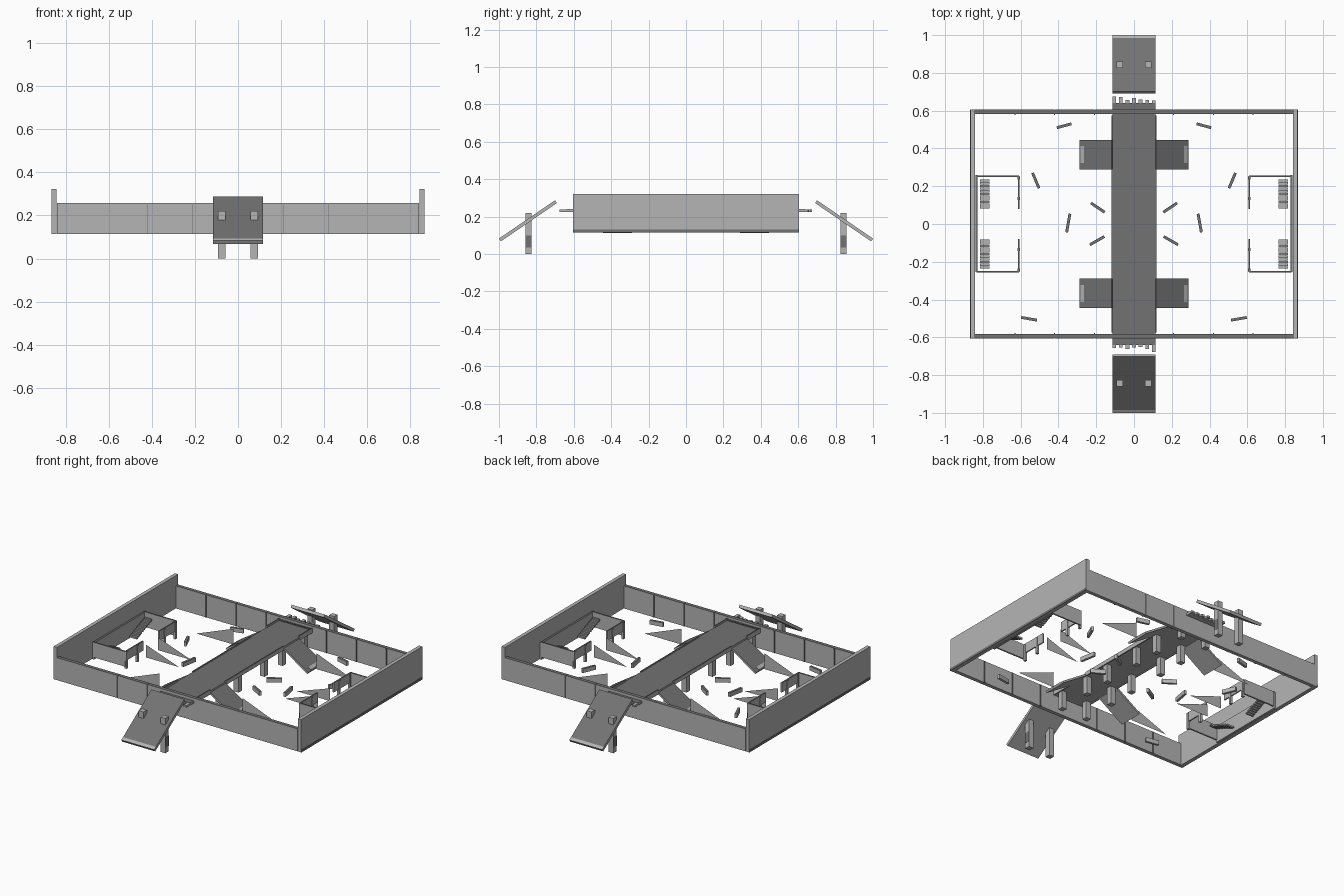
import bpy
import bmesh
import math
import random
from mathutils import Matrix, Vector

random.seed(4)
if "Cube" in bpy.data.objects:
    bpy.data.objects.remove(bpy.data.objects["Cube"], do_unlink=True)


def material(name, value):
    m = bpy.data.materials.new(name)
    m.use_nodes = True
    colour = (value, value, value, 1)
    m.diffuse_color = colour
    m.node_tree.nodes["Principled BSDF"].inputs["Base Color"].default_value = colour
    return m


LIGHT = material("light grey", 0.46)
DARK = material("dark grey", 0.17)


def finish(name, bm, mats):
    mesh = bpy.data.meshes.new(name)
    bm.to_mesh(mesh)
    bm.free()
    for m in mats:
        mesh.materials.append(m)
    obj = bpy.data.objects.new(name, mesh)
    bpy.context.collection.objects.link(obj)
    return obj


def box(name, x, y, z, side=LIGHT, top=None, turn=0, tilt=0):
    """Box from (low, high) ranges, tilted about x, then turned about z; top faces may differ."""
    bm = bmesh.new()
    size = [r[1] - r[0] for r in (x, y, z)]
    centre = Vector([(r[0] + r[1]) / 2 for r in (x, y, z)])
    bmesh.ops.create_cube(bm, size=1)
    bm.transform(Matrix.Translation(centre) @ Matrix.Rotation(math.radians(turn), 4, "Z")
                 @ Matrix.Rotation(tilt, 4, "X") @ Matrix.Diagonal((*size, 1)))
    bm.normal_update()
    for face in bm.faces:
        face.material_index = 1 if top and face.normal.z > 0.7 else 0
    return finish(name, bm, [side, top] if top else [side])


def span(a, b, side):
    return tuple(sorted((a * side, b * side)))


def around(c, width):
    return (c - width / 2, c + width / 2)


def fin(name, foot, tip, height, y):
    """Upright triangular sheet running along x, tallest at the foot."""
    bm = bmesh.new()
    bm.faces.new([bm.verts.new((px, y, pz)) for px, pz in
                  ((foot, BASE), (tip, BASE), (foot, BASE + height))])
    return finish(name, bm, [LIGHT])


BASE, DECK = 0.115, 0.24
PANELS = (-0.842, -0.42, -0.21, 0.21, 0.42, 0.842)

# Perimeter: tall side walls, low panelled front and back walls
for sx, side in ((1, "left"), (-1, "right")):
    box(side + "_wall", span(0.842, 0.865, sx), (-0.605, 0.605), (BASE, 0.322))
    box(side + "_wall_plinth", span(0.864, 0.867, sx), (-0.605, 0.605), (BASE, 0.13), DARK)
for sy, end in ((-1, "front"), (1, "back")):
    for a, b in zip(PANELS, PANELS[1:]):
        box(end + "_wall_panel", (a + 0.001, b - 0.001), span(0.582, 0.605, sy),
            (BASE, 0.257), top=DARK)
    for x in PANELS[1:-1] + (-0.63, 0.63):
        box(end + "_wall_batten", around(x, 0.006), span(0.577, 0.603, sy),
            (BASE, 0.255), DARK)

# Central bridge deck
box("bridge_deck", (-0.115, 0.115), (-0.64, 0.64), (0.225, DECK), top=DARK)
drop = math.atan2(0.11, 0.17)
slope = math.atan2(0.205, 0.3)
for sy, end in ((-1, "front"), (1, "back")):
    for sx in (-1, 1):
        # Side ramps falling from the deck, with a pale worn patch at the foot
        box(end + "_side_ramp", around(0.2 * sx, 0.155), around(0.367 * sy, 0.202),
            around(0.173, 0.012), top=DARK, turn=90, tilt=sx * drop)
        box(end + "_side_ramp_foot", around(0.274 * sx, 0.09), around(0.367 * sy, 0.022),
            around(0.133, 0.004), turn=90, tilt=sx * drop)
        box(end + "_deck_curb", span(0.11, 0.118, sx), span(0.445, 0.575, sy),
            (0.22, 0.25), top=DARK)
        box("middle_deck_curb", span(0.11, 0.118, sx), span(0, 0.29, sy),
            (0.22, 0.245), top=DARK)
        # Pillars under the deck
        for y in (0.13, 0.31, 0.53):
            box("deck_pillar", around(0.09 * sx, 0.034), around(y * sy, 0.034), (BASE, 0.225))
        # Ramp posts poking through the broken ramp
        box(end + "_ramp_post", around(0.076 * sx, 0.034), around(0.842 * sy, 0.034), (0, 0.22))
        box(end + "_ramp_post_band", span(0.092, 0.094, sx), around(0.842 * sy, 0.034),
            (0.035, 0.1), DARK)
    # Ragged plank ends where the bridge is broken
    for i in range(7):
        box(end + "_broken_plank", around(-0.105 + i * 0.035, 0.02),
            span(0.63, random.uniform(0.65, 0.68), sy), (0.225, 0.238))
    for i in range(4):
        box(end + "_deck_cleat", around(-0.084 + i * 0.056, 0.05),
            span(0.566, 0.576, sy), (DECK, 0.246), DARK)
    # Sloping ramp outside the wall with a pale lip
    box(end + "_ramp", (-0.115, 0.115), around(0.837 * sy, 0.343),
        around(0.183, 0.018), top=DARK, tilt=-sy * slope)
    box(end + "_ramp_lip", (-0.115, 0.115), around(0.987 * sy, 0.02),
        around(0.081, 0.018), tilt=-sy * slope)

# Side enclosures with stairs
for sx, side in ((1, "left"), (-1, "right")):
    box(side + "_enclosure_back", span(0.828, 0.84, sx), (-0.255, 0.26), (BASE, 0.22), top=DARK)
    for sy in (-1, 1):
        box(side + "_enclosure_end", span(0.61, 0.835, sx), span(0.248, 0.258, sy),
            (0.13, 0.225), top=DARK)
        box(side + "_enclosure_front", span(0.606, 0.614, sx), span(0.08, 0.255, sy),
            (0.165, 0.225), top=DARK)
        for y in (0.135, 0.243):
            box(side + "_enclosure_post", around(0.61 * sx, 0.015), around(y * sy, 0.015),
                (BASE, 0.22), top=DARK)
        for i in range(11):
            box(side + "_stair_tread", span(0.765, 0.815, sx),
                around((0.088 + i * 0.0142) * sy, 0.012), around(0.135 + i * 0.006, 0.01))
        # Upright triangular fins
        fin(side + "_platform_fin", 0.29 * sx, 0.55 * sx, 0.1, 0.37 * sy)
        fin(side + "_floor_fin", 0.6 * sx, 0.37 * sx, 0.08, 0.06 * sy)

# Scattered low barriers: x, y, angle, length
BARRIERS = ((0.37, 0.52, -15, 0.08), (0.52, 0.23, 67, 0.088), (0.348, 0.005, -80, 0.1),
            (0.192, 0.087, -34, 0.088), (0.195, -0.088, -30, 0.088), (0.555, -0.502, 10, 0.085))
for x, y, angle, length in BARRIERS:
    if y == 0.087:
        angle = -angle
    for sx in (-1, 1):
        box("barrier", around(x * sx, length), around(y, 0.015), (0.116, 0.142),
            top=DARK, turn=angle * sx)
